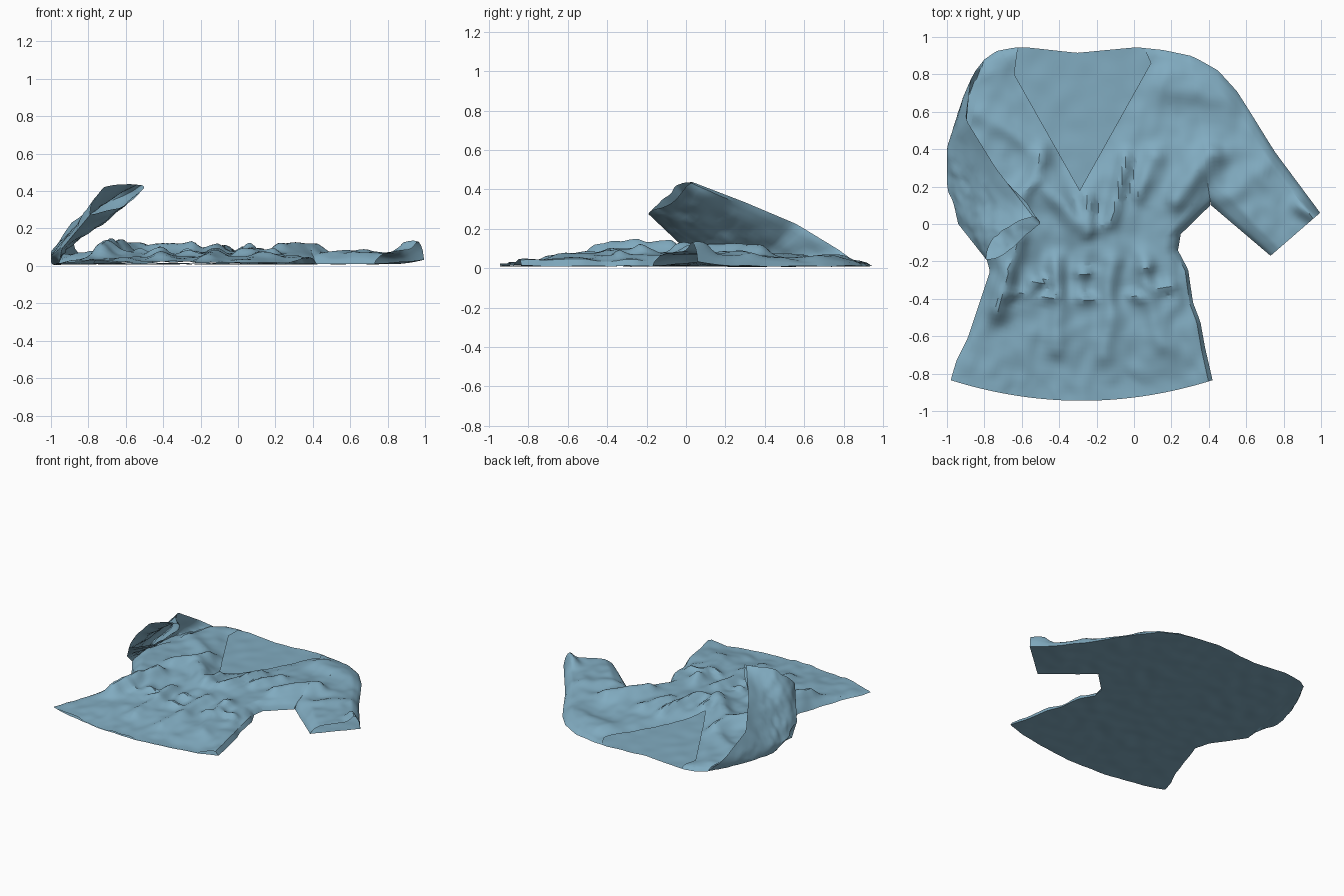
import bpy, bmesh, math
from mathutils import Vector, noise

if "Cube" in bpy.data.objects:
    bpy.data.objects.remove(bpy.data.objects["Cube"])

V0 = 0.54   # height fraction of the underarm

cloth = bpy.data.materials.new("blue_cloth")
cloth.diffuse_color = (.22, .41, .53, 1)
cloth.use_nodes = True
cloth.node_tree.nodes["Principled BSDF"].inputs["Base Color"].default_value = cloth.diffuse_color


def lerp(a, b, t):
    return a + (b - a) * t


def knots(table, t):
    # piecewise-linear lookup; values may be numbers or vectors
    for (t0, a), (t1, b) in zip(table, table[1:]):
        if t <= t1:
            return lerp(a, b, (t - t0) / (t1 - t0))
    return table[-1][1]


# outline of the body
LEFT = [(0, -.98), (.06, -.95), (.13, -.89), (.34, -.77), (.4, -.80), (.54, -.96), (1, -.80)]
RIGHT = [(0, .42), (.10, .38), (.18, .355), (.24, .315), (.34, .29), (.40, .235), (.45, .25), (.54, .41), (1, .30)]
TOP = [(0, .88), (.06, .925), (.14, .942), (.2, .945), (.45, .915), (.74, .945), (.87, .93), (1, .9)]

# fold ridges: x1, y1, x2, y2, width, height
FOLDS = [
    (-.64, .10, -.47, .40, .055, .045), (-.50, .22, -.33, .02, .05, .04),
    (-.05, .33, -.16, .02, .05, .045), (.22, .14, .40, .36, .06, .06),
    (.12, .34, .02, .14, .05, .04), (-.28, .15, -.26, -.02, .04, .05),
    (-.64, -.08, -.72, -.42, .065, .08), (-.40, -.2, -.43, -.65, .05, .03),
    (-.12, -.2, -.13, -.7, .05, .03), (.06, -.2, .16, -.65, .06, .03),
    (.28, -.2, .38, -.84, .04, .04), (.12, .78, .45, .66, .09, .025),
    (.88, .10, .98, .05, .05, .05), (-.82, .62, -.55, .36, .06, .03),
    (.45, .15, .72, .30, .06, .02)]
# gathered puffs along the waist
PUFFS = [(-.50, -.30), (-.47, -.40), (-.25, -.41), (-.25, -.25), (.03, -.38),
         (.06, -.22), (-.62, -.36), (.16, -.32)]
# V neckline points
TIP, NECK_L, NECK_R = Vector((-.29, .18)), Vector((-.64, .80)), Vector((.09, .86))


def seg_dist(p, a, b):
    d = b - a
    t = min(1, max(0, (p - a).dot(d) / d.length_squared))
    return (p - a - d * t).length


def back_z(x, y):
    return .017 + .006 * noise.noise(Vector((x * 9, y * 9, 3)))


def loft(x, y):
    # height of the front cloth above the back
    h = .035 + .025 * math.exp(-((y - .02) / .35) ** 2)
    h *= min(1, max(.15, (y + .95) / .35))
    warp = noise.noise_vector(Vector((x * 4, y * 4, 5)))
    p = Vector((x, y)) + warp.xy * .05
    for x1, y1, x2, y2, w, a in FOLDS:
        h += a * math.exp(-(seg_dist(p, Vector((x1, y1)), Vector((x2, y2))) / w) ** 2)
    for px, py in PUFFS:
        h += .03 * math.exp(-((p.x - px) / .05) ** 2 - ((p.y - py) / .028) ** 2)
    gather = math.exp(-((y + .3) / .14) ** 2)
    h += .010 * gather * math.sin(x * 42 + 3 * noise.noise(Vector((x * 3, y * 5, 0))))
    h += .016 * noise.noise(Vector((x * 5, y * 4, 1))) + .009 * noise.noise(Vector((x * 13, y * 11, 7)))
    # neckline settles toward the back layer
    q = Vector((x, y))
    near = min(seg_dist(q, TIP, NECK_L), seg_dist(q, TIP, NECK_R))
    h *= 1 - .6 * math.exp(-(near / .07) ** 2) * min(1, max(0, (y - .2) / .15))
    return max(h, .006)


def seam(v, side=0.0):
    # thickness falls to zero at the closed seams
    d = side / .06 + max(0, v - V0) / .08
    return math.sqrt(max(0, min(1, d, (1 - v) / .06)))


def body(u, v, front):
    x = lerp(knots(LEFT, v), knots(RIGHT, v), u)
    y = lerp(-.945 + .11 * (2 * u - 1) ** 2, knots(TOP, u), v)
    z = back_z(x, y)
    if front:
        z += loft(x, y) * seam(v, min(u, 1 - u))
    return Vector((x, y, z))


# flat sleeve on the right
R_UP = [(.08, (.37, .87)), (.17, (.45, .82)), (.30, (.55, .71)), (.42, (.62, .60)), (.62, (.75, .39)), (1, (.995, .06))]


def right_sleeve(s, t, front):
    v = lerp(V0, 1, t)
    low = lerp(body(1, V0, False).xy, Vector((.73, -.17)), s)
    up = knots([(0, body(1, 1, False).xy)] + [(k, Vector(p)) for k, p in R_UP], s)
    p = lerp(body(1, v, False).xy, lerp(low, up, t), min(1, s * 6))
    z = back_z(*p) + .02 * max(0, s - .8) * 5 * t
    if front:
        z += loft(*p) * seam(v)
    return Vector((p.x, p.y, z))


# sleeve on the left, lifted and curled over the body
L_UP = [(.15, (-.87, .79, .09)), (.38, (-.90, .56, .23)), (.68, (-.74, .30, .34)), (1, (-.54, .04, .44))]
L_LOW = [(.4, (-.94, 0, .10)), (1, (-.79, -.19, .28))]


def left_sleeve(s, t, front):
    v = lerp(V0, 1, t)
    low = knots([(0, body(0, V0, False))] + [(k, Vector(p)) for k, p in L_LOW], s)
    up = knots([(0, body(0, 1, False))] + [(k, Vector(p)) for k, p in L_UP], s)
    p = lerp(body(0, v, False), lerp(low, up, t), min(1, s * 6))
    belly = math.sin(math.pi * t ** 1.3) * max(0, math.sin(math.pi * s)) ** .6
    p += Vector((-.09, 0, -.12)) * belly
    cuff = math.sin(math.pi * t) * s ** 3
    p += Vector((-.07, .02, .05)) * cuff
    p.z = max(p.z, .015)
    if front:
        out = lerp(Vector((0, 0, 1)), Vector((.75, -.1, .1)), min(1, s * 3))
        p += out * (loft(p.x, p.y) * .9 + .03 * s) * seam(v)
        p += Vector((.06, -.02, -.08)) * cuff
    c = min(1, s * 4) * min(1, 6 * t * (1 - t))
    p += noise.noise_vector(p * 8) * .014 * c + noise.noise_vector(p * 18) * .008 * c
    return Vector((max(p.x, -1), p.y, max(p.z, .012)))


def patch(fn, nu, nv, front):
    bm = bmesh.new()
    g = [[bm.verts.new(fn(i / nu, j / nv, front)) for i in range(nu + 1)] for j in range(nv + 1)]
    for j in range(nv):
        for i in range(nu):
            q = (g[j][i], g[j][i + 1], g[j + 1][i + 1], g[j + 1][i])
            bm.faces.new(q if front else q[::-1])
    return bm


def finish(name, bms):
    # join the cloth layers, weld the seams and make one object
    me = bpy.data.meshes.new(name)
    out = bmesh.new()
    for bm in bms:
        bm.to_mesh(me)
        out.from_mesh(me)
        bm.free()
    bmesh.ops.remove_doubles(out, verts=out.verts[:], dist=.0005)
    bmesh.ops.triangulate(out, faces=out.faces[:])
    bmesh.ops.translate(out, verts=out.verts[:], vec=(0, 0, -.006))
    out.to_mesh(me)
    out.free()
    me.materials.append(cloth)
    ob = bpy.data.objects.new(name, me)
    bpy.context.collection.objects.link(ob)
    bpy.context.view_layer.objects.active = ob
    ob.select_set(True)
    bpy.ops.object.shade_smooth_by_angle(angle=math.radians(30))
    ob.select_set(False)


# body: back layer plus front layer with a V neckline cut out
front = patch(body, 64, 80, True)
for a, b in ((TIP, NECK_L), (TIP, NECK_R), (NECK_L, Vector((-.62, .95))), (NECK_R, Vector((.05, .95)))):
    d = b - a
    near = [f for f in front.faces if f.calc_center_median().y > .1]
    geom = set(near) | {e for f in near for e in f.edges} | {w for f in near for w in f.verts}
    bmesh.ops.bisect_plane(front, geom=list(geom), dist=1e-5,
                           plane_co=(a.x, a.y, 0), plane_no=(d.y, -d.x, 0))


def in_neck(c):
    if c.y < TIP.y:
        return False
    l = knots([(TIP.y, TIP.x), (NECK_L.y, NECK_L.x), (.95, -.62)], c.y)
    r = knots([(TIP.y, TIP.x), (NECK_R.y, NECK_R.x), (.95, .05)], c.y)
    return l < c.x < r


bmesh.ops.delete(front, geom=[f for f in front.faces if in_neck(f.calc_center_median())], context='FACES')
finish("garment_body", [patch(body, 64, 80, False), front])

# sleeves, open at the cuffs
finish("flat_sleeve", [patch(right_sleeve, 30, 36, f) for f in (False, True)])
finish("raised_sleeve", [patch(left_sleeve, 30, 36, f) for f in (False, True)])
